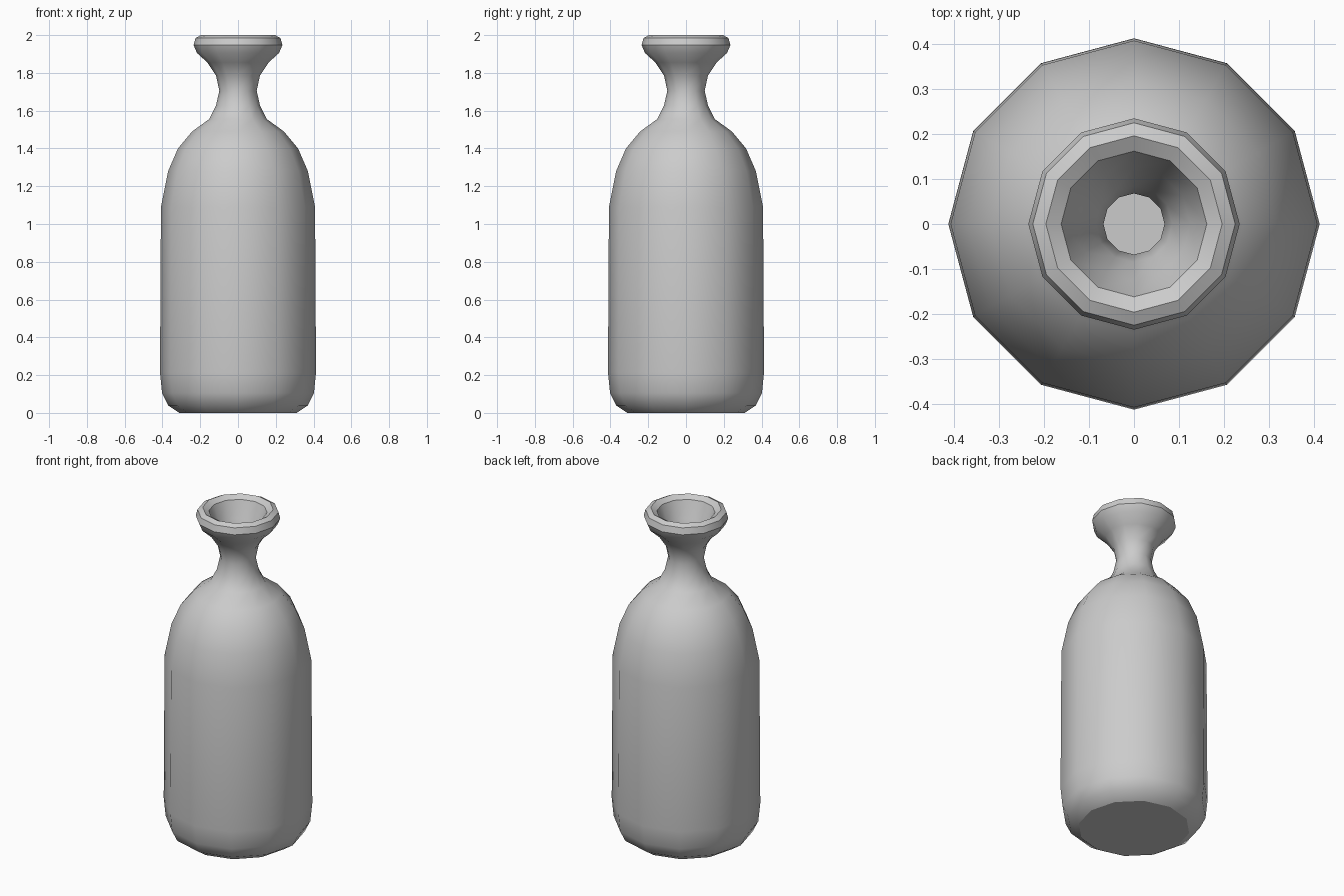
import bpy, bmesh, math

cube = bpy.data.objects.get("Cube")
if cube:
    bpy.data.objects.remove(cube, do_unlink=True)

SIDES = 12

grey = bpy.data.materials.new("plain grey")
grey.use_nodes = True
colour = (0.6, 0.6, 0.6, 1)
grey.diffuse_color = colour
grey.node_tree.nodes["Principled BSDF"].inputs["Base Color"].default_value = colour


def lathe(name, profile):
    """Turn a (radius, height) profile about z; both ends are capped."""
    bm = bmesh.new()
    rings = []
    for r, z in profile:
        angles = [2 * math.pi * i / SIDES for i in range(SIDES)]
        rings.append([bm.verts.new((r * math.cos(a), r * math.sin(a), z)) for a in angles])
    for low, high in zip(rings, rings[1:]):
        for i in range(SIDES):
            j = (i + 1) % SIDES
            bm.faces.new((low[i], low[j], high[j], high[i]))
    bm.faces.new(rings[0][::-1])
    bm.faces.new(rings[-1])
    mesh = bpy.data.meshes.new(name)
    bm.to_mesh(mesh)
    bm.free()
    mesh.materials.append(grey)
    obj = bpy.data.objects.new(name, mesh)
    bpy.context.collection.objects.link(obj)
    bpy.ops.object.select_all(action='DESELECT')
    obj.select_set(True)
    bpy.context.view_layer.objects.active = obj
    bpy.ops.object.shade_smooth_by_angle(angle=math.radians(30.5))
    return obj


# Outside, from the base up to the shoulder and the flared neck
outer = [(0.31, 0), (0.37, 0.04), (0.402, 0.105), (0.413, 0.215),
         (0.408, 1.09), (0.37, 1.28), (0.318, 1.40), (0.243, 1.49),
         (0.153, 1.555), (0.117, 1.625), (0.099, 1.705), (0.116, 1.785),
         (0.162, 1.855)]
# Rounded lip
lip = [(0.217, 1.905), (0.235, 1.947), (0.225, 1.985), (0.196, 2.0), (0.162, 1.98)]
# Inside, down the throat to the inner floor
inner = [(0.125, 1.88), (0.085, 1.79), (0.068, 1.705), (0.085, 1.62),
         (0.13, 1.53), (0.22, 1.46), (0.29, 1.38), (0.34, 1.27),
         (0.375, 1.08), (0.38, 0.215), (0.34, 0.07), (0.29, 0.035)]

lathe("bottle", outer + lip + inner)
